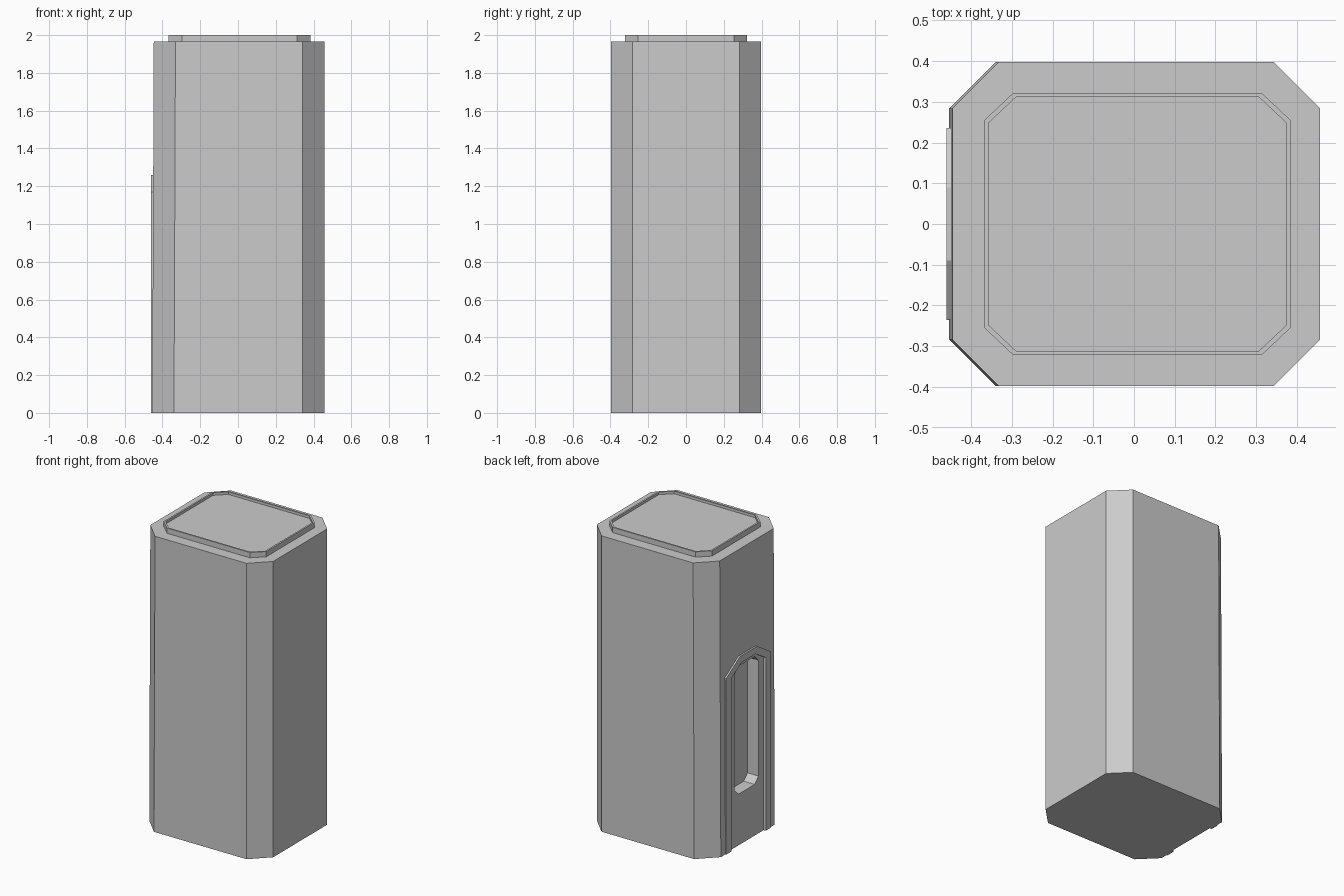
import bpy, bmesh
from mathutils import Vector

if "Cube" in bpy.data.objects:
    bpy.data.objects.remove(bpy.data.objects["Cube"], do_unlink=True)

grey = bpy.data.materials.new("plain_grey")
grey.use_nodes = True
colour = (0.6, 0.6, 0.6, 1)
grey.diffuse_color = colour
grey.node_tree.nodes["Principled BSDF"].inputs["Base Color"].default_value = colour


def prism(name, points, offset):
    """Extrude a flat outline of 3D points along an offset."""
    bm = bmesh.new()
    base = bm.faces.new([bm.verts.new(p) for p in points])
    top = bmesh.ops.extrude_face_region(bm, geom=[base])["geom"]
    moved = [v for v in top if isinstance(v, bmesh.types.BMVert)]
    bmesh.ops.translate(bm, verts=moved, vec=Vector(offset))
    bmesh.ops.recalc_face_normals(bm, faces=bm.faces)
    mesh = bpy.data.meshes.new(name)
    bm.to_mesh(mesh)
    bm.free()
    mesh.materials.append(grey)
    obj = bpy.data.objects.new(name, mesh)
    bpy.context.collection.objects.link(obj)
    return obj


def octagon(x0, x1, y, cx, cy):
    """Rectangle with cut corners."""
    return [(x0 + cx, -y), (x1 - cx, -y), (x1, cy - y), (x1, y - cy),
            (x1 - cx, y), (x0 + cx, y), (x0, y - cy), (x0, cy - y)]


def cut(target, cutter):
    mod = target.modifiers.new(cutter.name, "BOOLEAN")
    mod.operation = "DIFFERENCE"
    mod.solver = "EXACT"
    mod.object = cutter
    cutter.hide_render = True
    cutter.hide_set(True)


def side(points, x):
    return [(x, y, z) for y, z in points]


def arch(half, shoulder, flat, top, bottom):
    """Open path of an arch with sloped shoulders."""
    return [(half, bottom), (half, shoulder), (flat, top),
            (-flat, top), (-flat - (half - flat), shoulder), (-half, bottom)]


# Main body, leaning out slightly towards the foot on the doorway side
body = prism("body", [(x, y, 0) for x, y in octagon(-0.446, 0.457, 0.398, 0.115, 0.115)],
             (0, 0, 1.965))
for v in body.data.vertices:
    if v.co.z < 0.01 and v.co.x < 0:
        v.co.x -= 0.008

# Raised lid with a shallow sunken centre
lid = prism("lid", [(x, y, 1.95) for x, y in octagon(-0.368, 0.385, 0.322, 0.072, 0.068)],
            (0, 0, 0.05))
cut(lid, prism("lid_cutter",
               [(x, y, 1.983) for x, y in octagon(-0.357, 0.374, 0.312, 0.068, 0.064)],
               (0, 0, 0.1)))

# Arched frame around the doorway
outer = arch(0.235, 1.17, 0.09, 1.26, 0)
inner = arch(0.18, 1.15, 0.072, 1.215, 0)
prism("doorway_frame", side(outer + inner[::-1], -0.46), (0.05, 0, 0))

# Sunken doorway panel
cut(body, prism("panel_cutter", side(arch(0.18, 1.15, 0.072, 1.215, -0.1), -0.6),
                (0.155, 0, 0)))

# Deep window recess with cut corners
window = [(y, z + 0.765) for z, y in octagon(-0.425, 0.425, 0.125, 0.04, 0.04)]
cut(body, prism("window_cutter", side(window, -0.6), (0.235, 0, 0)))
